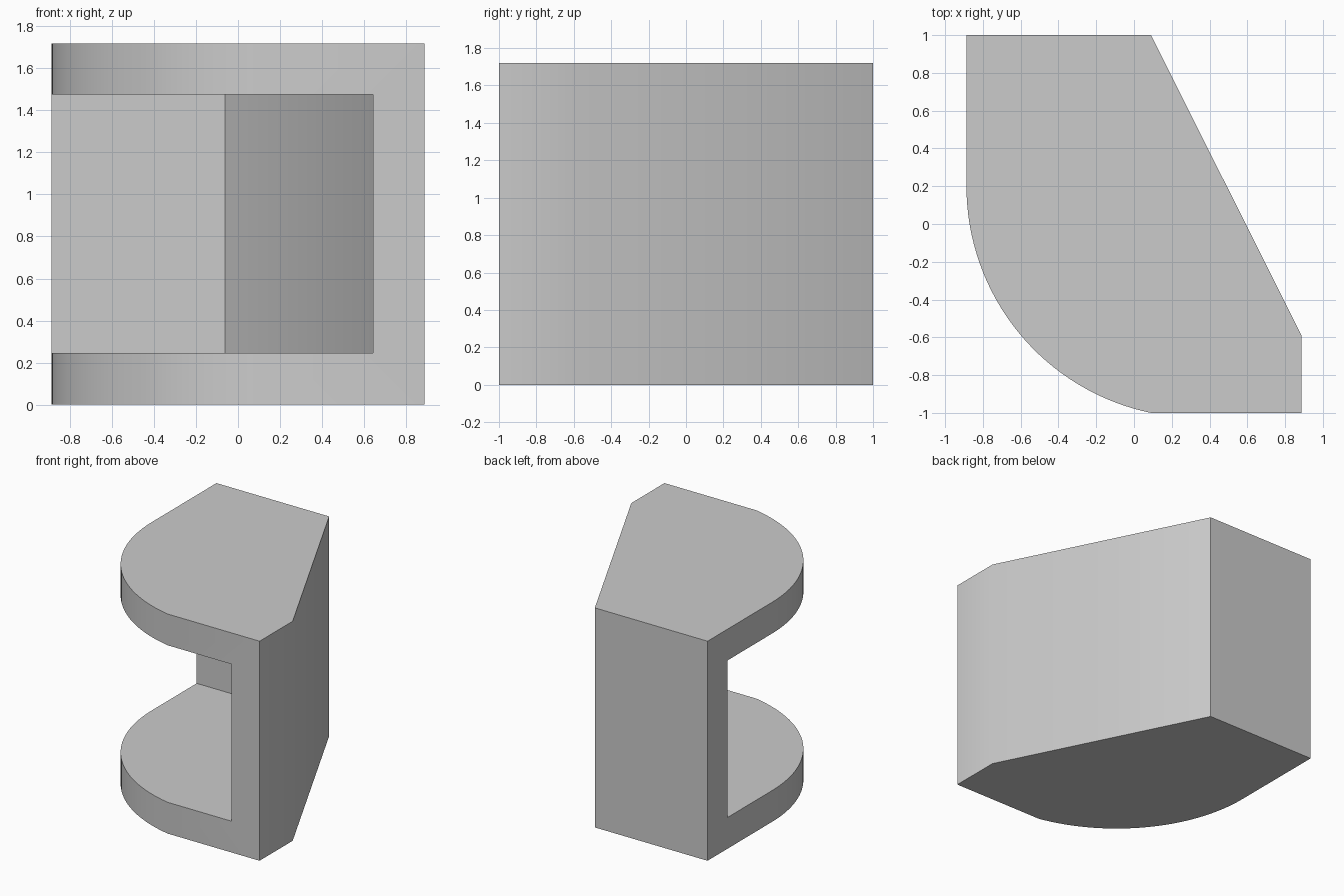
import bpy
import bmesh
from math import cos, sin, pi, atan2, sqrt

old = bpy.data.objects.get("Cube")
if old:
    bpy.data.objects.remove(old, do_unlink=True)

HEIGHT = 1.72
WALL = 0.245      # thickness of plates and walls
HALF_W = 0.887
BEND = 0.09       # x of the back corner and of the arc's end
NOTCH_Y = -0.59   # where the slanted side meets the short right side

grey = bpy.data.materials.new("plain grey")
grey.use_nodes = True
GREY = (0.6, 0.6, 0.6, 1)
grey.diffuse_color = GREY
grey.node_tree.nodes["Principled BSDF"].inputs["Base Color"].default_value = GREY


def prism(name, outline, z0, z1):
    """Extrude a plan outline between two heights."""
    bm = bmesh.new()
    base = bm.faces.new([bm.verts.new((x, y, z0)) for x, y in outline])
    ext = bmesh.ops.extrude_face_region(bm, geom=[base])
    top = [v for v in ext["geom"] if isinstance(v, bmesh.types.BMVert)]
    bmesh.ops.translate(bm, verts=top, vec=(0, 0, z1 - z0))
    bmesh.ops.recalc_face_normals(bm, faces=bm.faces)
    mesh = bpy.data.meshes.new(name)
    bm.to_mesh(mesh)
    bm.free()
    mesh.materials.append(grey)
    obj = bpy.data.objects.new(name, mesh)
    bpy.context.collection.objects.link(obj)
    return obj


# Rounded front corner: arc tangent to the left side, ending on the front edge
cy = 0.2
run = BEND + HALF_W
r = (run ** 2 + (1 + cy) ** 2) / (2 * run)
cx = r - HALF_W
end = atan2(-1 - cy, BEND - cx) + 2 * pi
STEPS = 32
arc = []
for i in range(STEPS + 1):
    a = pi + (end - pi) * i / STEPS
    arc.append((cx + r * cos(a), cy + r * sin(a)))

# Solid body
outline = arc + [(HALF_W, -1), (HALF_W, NOTCH_Y), (BEND, 1), (-HALF_W, 1)]
body = prism("shelf_body", outline, 0, HEIGHT)

# Recess follows the back, slanted and right sides at a constant wall thickness
slope = (HALF_W - BEND) / (1 - NOTCH_Y)
shift = WALL * sqrt(1 + slope ** 2)


def slant_x(y):
    return BEND + (1 - y) * slope - shift


in_x = HALF_W - WALL
in_y = 1 - WALL
knee_y = 1 - (in_x - BEND + shift) / slope
recess = prism("recess_cutter",
               [(-2, -2), (in_x, -2), (in_x, knee_y),
                (slant_x(in_y), in_y), (-2, in_y)],
               WALL, HEIGHT - WALL)
recess.hide_render = True

cut = body.modifiers.new("recess", "BOOLEAN")
cut.operation = "DIFFERENCE"
cut.solver = "EXACT"
cut.object = recess
bpy.ops.object.select_all(action="DESELECT")
body.select_set(True)
bpy.context.view_layer.objects.active = body
bpy.ops.object.modifier_apply(modifier=cut.name)
bpy.data.objects.remove(recess, do_unlink=True)

# Smooth the arc, keep the corners crisp
bpy.ops.object.shade_smooth_by_angle()
